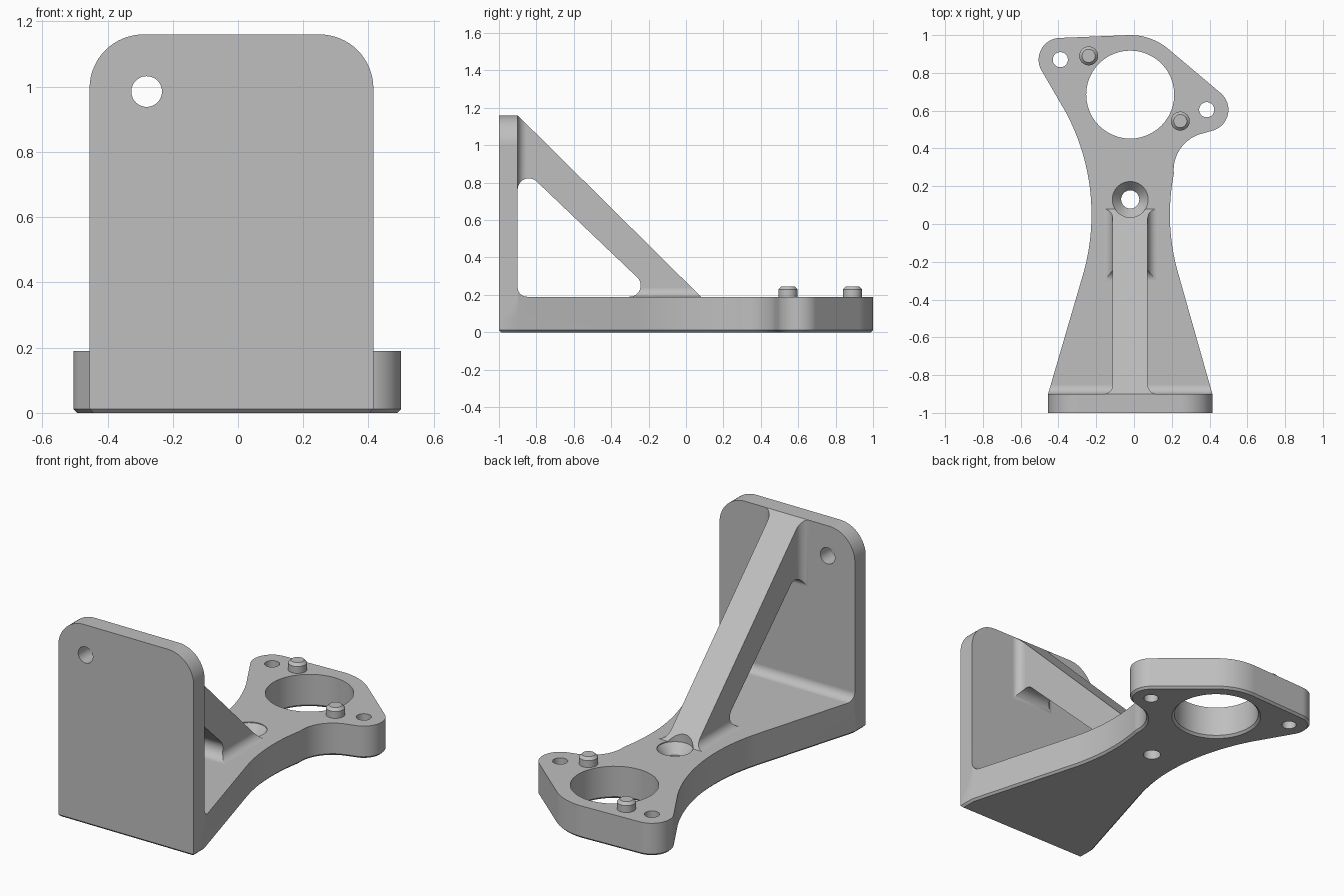
import bpy, bmesh
from math import radians, cos, sin

old = bpy.data.objects.get("Cube")
if old:
    bpy.data.objects.remove(old, do_unlink=True)

grey = bpy.data.materials.new("plain grey")
grey.use_nodes = True
COLOUR = (0.52, 0.52, 0.52, 1)
grey.diffuse_color = COLOUR
grey.node_tree.nodes["Principled BSDF"].inputs["Base Color"].default_value = COLOUR

MID = -0.02       # symmetry line of the bracket
TOP = 0.19        # top of the base
BACK = -0.9       # rear face of the upright plate
HALF = 0.0925     # half width of the strut
FIL = 0.05        # fillet radius


def arc(cx, cy, r, a0, a1, n=16):
    angles = [radians(a0 + (a1 - a0) * i / n) for i in range(n + 1)]
    return [(cx + r * cos(a), cy + r * sin(a)) for a in angles]


def finish(name, bm):
    bmesh.ops.recalc_face_normals(bm, faces=bm.faces)
    mesh = bpy.data.meshes.new(name)
    bm.to_mesh(mesh)
    bm.free()
    mesh.materials.append(grey)
    ob = bpy.data.objects.new(name, mesh)
    bpy.context.collection.objects.link(ob)
    return ob


def prism(name, pts, axis, lo, hi, chamfer=0):
    """Extrude a 2D profile along an axis, with an optional bottom chamfer."""
    place = {"x": lambda a, b, h: (h, a, b),
             "y": lambda a, b, h: (a, h, b),
             "z": lambda a, b, h: (a, b, h)}[axis]
    bm = bmesh.new()
    low = [bm.verts.new(place(a, b, lo)) for a, b in pts]
    high = [bm.verts.new(place(a, b, hi)) for a, b in pts]
    bottom = bm.faces.new(low)
    bm.faces.new(high)
    for i in range(len(pts)):
        j = (i + 1) % len(pts)
        bm.faces.new((low[i], low[j], high[j], high[i]))
    bmesh.ops.recalc_face_normals(bm, faces=bm.faces)
    if chamfer:
        bmesh.ops.bevel(bm, geom=list(bottom.edges), offset=chamfer,
                        segments=1, affect="EDGES")
    return finish(name, bm)


def cone(name, x, y, z0, z1, r0, r1):
    bm = bmesh.new()
    bmesh.ops.create_cone(bm, cap_ends=True, segments=48, radius1=r0,
                          radius2=r1, depth=z1 - z0)
    bmesh.ops.translate(bm, verts=bm.verts, vec=(x, y, (z0 + z1) / 2))
    return finish(name, bm)


def activate(ob):
    bpy.ops.object.select_all(action="DESELECT")
    ob.select_set(True)
    bpy.context.view_layer.objects.active = ob


def combine(ob, other, operation):
    activate(ob)
    mod = ob.modifiers.new("combine", "BOOLEAN")
    mod.operation = operation
    mod.solver = "EXACT"
    mod.object = other
    bpy.ops.object.modifier_apply(modifier=mod.name)
    bpy.data.objects.remove(other, do_unlink=True)


def smooth(ob):
    activate(ob)
    bpy.ops.object.shade_smooth_by_angle(angle=radians(25))
    mod = ob.modifiers.new("flat face normals", "WEIGHTED_NORMAL")
    mod.keep_sharp = True


# Base outline: plate foot, waist, two ears around the large bore
outline = [(-0.455, -1), (0.415, -1), (0.415, BACK)]
outline += arc(1.31, 0.05, 1.12, 195.5, 169.5, 24)
outline += arc(0.41, 0.285, 0.2, 185, 108)
outline += arc(0.385, 0.605, 0.115, -72, 49.5)
outline += arc(MID, 0.685, 0.315, 49.5, 92)
outline += arc(-0.39, 0.87, 0.115, 92, 209)
outline += arc(-1.37, 0.05, 1.145, 28.4, -15.5, 32)
outline += [(-0.455, BACK)]
bracket = prism("mounting_bracket", outline, "z", 0, TOP, 0.012)

# Upright plate with rounded top corners
R = 0.165
plate = [(-0.455, 0.05), (0.415, 0.05)]
plate += arc(0.415 - R, 1.16 - R, R, 0, 90) + arc(-0.455 + R, 1.16 - R, R, 90, 180)
combine(bracket, prism("upright_plate", plate, "y", -1, BACK), "UNION")

# Fillet between plate and base, trimmed to the outline
wedge = arc(BACK + FIL, TOP + FIL, FIL, 180, 270, 10)
wedge += [(BACK + FIL, 0.1), (-0.95, 0.1), (-0.95, TOP + FIL)]
fillet = prism("corner_fillet", wedge, "x", -0.6, 0.6)
combine(fillet, prism("trim", outline, "z", 0.05, 0.5), "INTERSECT")
combine(bracket, fillet, "UNION")

# Diagonal strut side profile with rounded inner corners
side = [(BACK, 1.16), (0.08, TOP), (0.08, 0.15), (-0.302, 0.15)]
side += arc(-0.302, TOP + 0.06, 0.06, -90, 46)
side += arc(BACK + 0.06, 0.763, 0.06, 46, 180)
side += [(-0.95, 0.763), (-0.95, 1.1)]

# Strut seen from above flares into the plate
plan = [(MID + HALF, 0.3), (MID - HALF, 0.3)]
plan += arc(MID - HALF - FIL, BACK + FIL, FIL, 0, -90, 10) + [(MID - HALF - FIL, -0.96)]
plan += [(MID + HALF + FIL, -0.96)] + arc(MID + HALF + FIL, BACK + FIL, FIL, 270, 180, 10)
strut = prism("strut", side, "x", -0.4, 0.4)
combine(strut, prism("strut_plan", plan, "z", 0.1, 1.3), "INTERSECT")
combine(bracket, strut, "UNION")

# Strut foot flares into the base
flare = arc(MID - HALF - FIL, TOP + FIL, FIL, 0, -90, 10) + [(MID - HALF - FIL, 0.1)]
flare += [(MID + HALF + FIL, 0.1)] + arc(MID + HALF + FIL, TOP + FIL, FIL, 270, 180, 10)
foot = prism("strut_foot", side, "x", -0.4, 0.4)
combine(foot, prism("foot_section", flare, "y", -0.6, 0.3), "INTERSECT")
combine(bracket, foot, "UNION")

# Large bore with bottom chamfer, ear holes, countersunk screw hole
for x, y, z0, z1, r0, r1 in [
        (MID, 0.685, -0.1, 0.4, 0.233, 0.233),
        (MID, 0.685, -0.01, 0.013, 0.256, 0.233),
        (0.385, 0.605, -0.1, 0.4, 0.04, 0.04),
        (-0.39, 0.87, -0.1, 0.4, 0.04, 0.04),
        (MID, 0.13, -0.1, 0.4, 0.048, 0.048),
        (MID, 0.13, 0.13, 0.185, 0.048, 0.095),
        (MID, 0.13, 0.185, 0.5, 0.095, 0.095)]:
    combine(bracket, cone("hole_cutter", x, y, z0, z1, r0, r1), "DIFFERENCE")

# Hole through the upright plate
combine(bracket, prism("plate_hole", arc(-0.28, 0.985, 0.047, 0, 352.5, 47),
                       "y", -1.2, -0.7), "DIFFERENCE")
smooth(bracket)

# Locating pins with chamfered tops
for name, x, y in [("left_pin", 0.245, 0.545), ("right_pin", -0.24, 0.89)]:
    pin = cone(name, x, y, 0.17, 0.23, 0.05, 0.05)
    combine(pin, cone("pin_tip", x, y, 0.23, 0.246, 0.05, 0.035), "UNION")
    smooth(pin)
